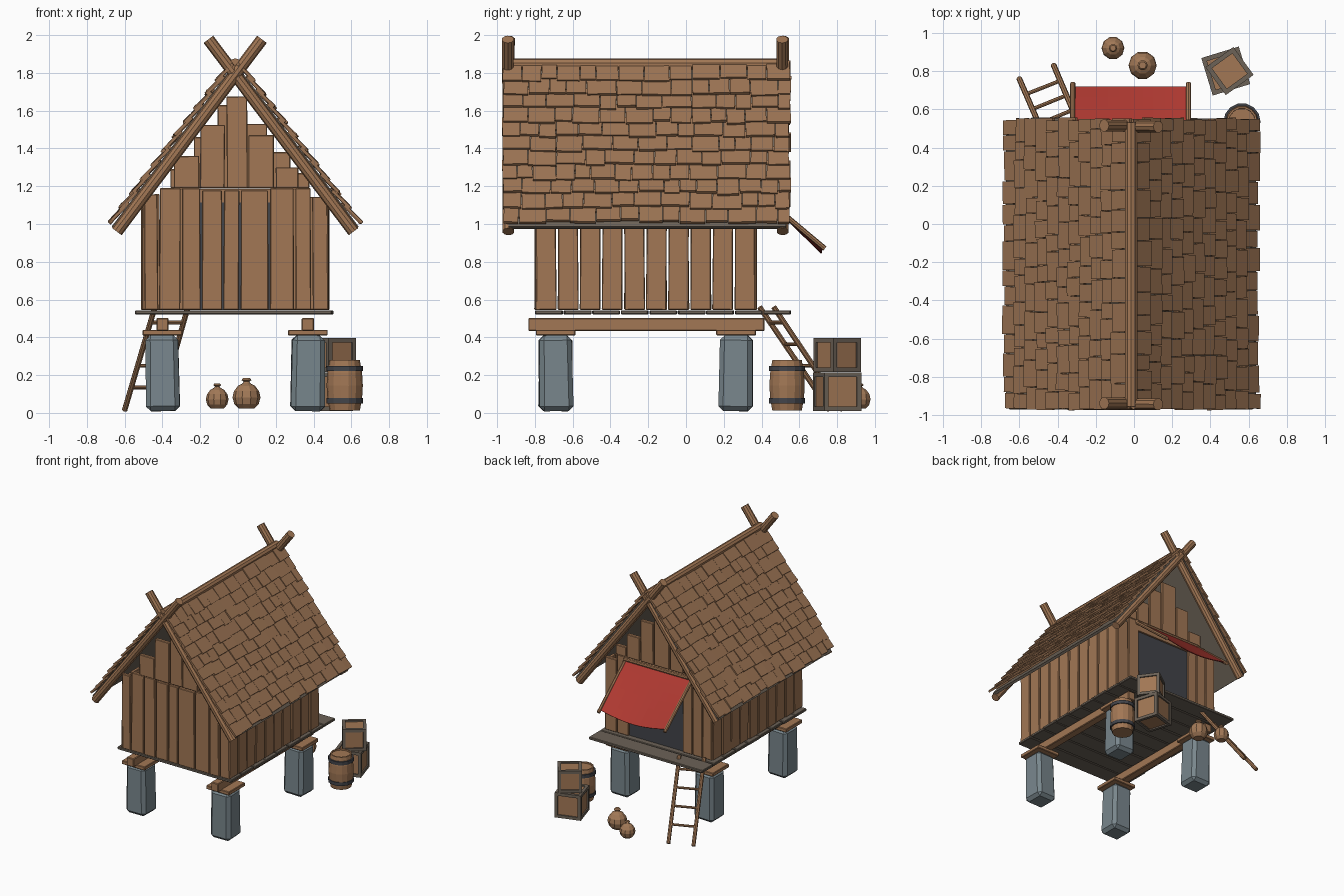
import bpy, bmesh, math, random
from mathutils import Vector, Matrix, Euler

if "Cube" in bpy.data.objects:
    bpy.data.objects.remove(bpy.data.objects["Cube"])

random.seed(4)
R = random.uniform
CX = -0.015                                   # centre line of the hut


def material(name, col):
    m = bpy.data.materials.new(name)
    m.diffuse_color = (*col, 1)
    m.use_nodes = True
    m.node_tree.nodes["Principled BSDF"].inputs["Base Color"].default_value = m.diffuse_color
    return m


WOOD = material("brown wood", (0.36, 0.185, 0.09))
SHINGLE = material("shingle wood", (0.335, 0.175, 0.088))
GREY = material("grey wood", (0.15, 0.122, 0.095))
STONE = material("blue grey stone", (0.19, 0.24, 0.265))
DARK = material("dark iron", (0.055, 0.058, 0.068))
RED = material("red cloth", (0.42, 0.04, 0.03))
SACK = material("sack brown", (0.36, 0.19, 0.095))


def finish(name, bm, mat):
    bmesh.ops.recalc_face_normals(bm, faces=bm.faces)
    me = bpy.data.meshes.new(name)
    bm.to_mesh(me)
    bm.free()
    me.materials.append(mat)
    ob = bpy.data.objects.new(name, me)
    bpy.context.collection.objects.link(ob)
    return ob


def box(bm, c, size, rot=None, taper=1.0, bevel=0.0):
    """Box at c; rot is a matrix or euler tuple; taper scales the top in x and y."""
    if rot is None:
        rot = Matrix.Identity(4)
    elif isinstance(rot, tuple):
        rot = Euler(rot).to_matrix().to_4x4()
    vs = bmesh.ops.create_cube(bm, size=1)["verts"]
    for v in vs:
        if v.co.z > 0:
            v.co.x *= taper
            v.co.y *= taper
    bmesh.ops.transform(bm, verts=vs, matrix=Matrix.Translation(c) @ rot @ Matrix.Diagonal((*size, 1)))
    if bevel:
        edges = list({e for v in vs for e in v.link_edges})
        bmesh.ops.bevel(bm, geom=edges, offset=bevel, segments=1, affect='EDGES')


def log(bm, p, q, r, n=8):
    p, q = Vector(p), Vector(q)
    rot = (q - p).to_track_quat('Z', 'Y').to_matrix().to_4x4()
    bmesh.ops.create_cone(bm, cap_ends=True, segments=n, radius1=r, radius2=r,
                          depth=(q - p).length, matrix=Matrix.Translation((p + q) / 2) @ rot)


def lathe(name, profile, n, loc, mat):
    bm = bmesh.new()
    rings = [[bm.verts.new((loc[0] + r * math.cos(2 * math.pi * i / n),
                            loc[1] + r * math.sin(2 * math.pi * i / n), z)) for i in range(n)]
             for r, z in profile]
    for a, b in zip(rings, rings[1:]):
        for i in range(n):
            bm.faces.new((a[i], a[(i + 1) % n], b[(i + 1) % n], b[i]))
    bm.faces.new(rings[0])
    bm.faces.new(rings[-1])
    return finish(name, bm, mat)


# stone posts, pads and floor beams
posts, pads, beams = bmesh.new(), bmesh.new(), bmesh.new()
for x in (-0.40, 0.37):
    for y in (-0.69, 0.265):
        box(posts, (x, y, 0.21), (0.18, 0.18, 0.40), (R(-.02, .02), R(-.02, .02), R(-.06, .06)), 0.95, 0.025)
        box(pads, (x, y, 0.425), (0.21, 0.21, 0.03), bevel=0.004)
    box(beams, (x, -0.21, 0.468), (0.065, 1.25, 0.07), bevel=0.005)
finish("stone_posts", posts, STONE)
finish("post_pads", pads, WOOD)
finish("floor_beams", beams, WOOD)

# floor planks running across
bm = bmesh.new()
for i in range(9):
    box(bm, (-0.02 + R(-.006, .006), -0.725 + i * 0.151, 0.532), (1.04, 0.143, 0.022), (0, 0, R(-.006, .006)), bevel=0.004)
finish("floor_planks", bm, GREY)

# wall planks
def wall_limit(x):
    return 1.80 - 1.325 * abs(x - CX)


front, back, sides = bmesh.new(), bmesh.new(), bmesh.new()
xs = [-0.50, -0.42, -0.30, -0.195, -0.08, 0.01, 0.165, 0.30, 0.39, 0.48]
for a, b in zip(xs, xs[1:]):
    top = min(1.19 if abs((a + b) / 2) > 0.18 else 1.178, wall_limit(max(a, b, key=lambda t: abs(t - CX))))
    box(front, ((a + b) / 2, -0.785 + R(-.005, .005), (top + 0.545) / 2), (b - a - 0.008, 0.03, top - 0.545), (0, R(-.008, .008), 0), 0.98, 0.004)
for a, b in ((-0.50, -0.41), (-0.41, -0.32), (-0.32, -0.23), (0.26, 0.37), (0.37, 0.48)):
    top = min(1.19, wall_limit(max(a, b, key=lambda t: abs(t - CX))))
    box(back, ((a + b) / 2, 0.36, (top + 0.545) / 2), (b - a - 0.006, 0.03, top - 0.545), (0, R(-.006, .006), 0), 0.98, 0.004)
box(back, (0.015, 0.36, 1.145), (0.52, 0.03, 0.08))
for a, b, t in ((-.34, -.205, 1.36), (-.20, -.07, 1.525), (-.06, .05, 1.675), (.055, .19, 1.47), (.20, .32, 1.30)):
    box(front, ((a + b) / 2, -0.785, (t + 1.19) / 2), (b - a, 0.03, t - 1.19), (0, R(-.01, .01), 0), bevel=0.004)
for a, b, t in ((-.36, -.24, 1.29), (-.235, -.115, 1.46), (-.11, .03, 1.63), (.035, .155, 1.53), (.16, .28, 1.38), (.285, .38, 1.27)):
    box(back, ((a + b) / 2, 0.36, (t + 1.19) / 2), (b - a - .004, 0.03, t - 1.19), (0, R(-.01, .01), 0), bevel=0.004)
for x in (-0.495, 0.465):
    for i in range(10):
        box(sides, (x + R(-.004, .004), -0.741 + i * 0.117, 0.835), (0.03, 0.108, 0.58), (R(-.01, .01), 0, 0), 0.97, 0.004)
finish("front_wall_planks", front, WOOD)
finish("back_wall_planks", back, WOOD)
finish("side_wall_planks", sides, WOOD)

# dark doorway at the back
bm = bmesh.new()
box(bm, (0.015, 0.35, 0.83), (0.50, 0.02, 0.57))
finish("doorway", bm, DARK)

# roof: boards below, overlapping shingles above, crossed rafters and ridge log
boards, shingles, rafters = bmesh.new(), bmesh.new(), bmesh.new()
ANG = math.atan(1.325)
for side in (-1, 1):
    d = Vector((side * math.cos(ANG), 0, -math.sin(ANG)))
    n = Vector((side * math.sin(ANG), 0, math.cos(ANG)))
    yv = n.cross(d)
    frame = Matrix((d, yv, n)).transposed().to_4x4()
    apex = Vector((CX, 0, 1.79))
    box(boards, apex + d * 0.515 + n * 0.028 + Vector((0, -0.205, 0)), (1.04, 1.47, 0.02), frame)
    for row in range(11):
        low = 1.02 - row * 0.094
        y = -0.965 - R(0, .01)
        while y < 0.53:
            w = min(R(0.08, 0.16), 0.555 - y)
            if 0.555 - y - w < 0.05:
                w = 0.555 - y + R(-.012, .005)
            s = low - 0.065 + R(-.012, .012)
            c = apex + d * s + n * (0.052 + R(-.003, .004)) + Vector((0, y + w / 2, 0))
            tilt = Euler((0, -0.13 + R(-.03, .03), R(-.035, .035))).to_matrix().to_4x4()
            box(shingles, c, (0.13, w - 0.004, 0.016), frame @ tilt)
            y += w
    for y in (-0.94, 0.512):
        log(rafters, apex + Vector((0, y + side * 0.003, 0)) - d * 0.235, apex + Vector((0, y, 0)) + d * 1.04, 0.032, 10)
finish("roof_boards", boards, GREY)
finish("roof_shingles", shingles, SHINGLE)
finish("crossed_rafters", rafters, WOOD)
bm = bmesh.new()
log(bm, (CX, -0.955, 1.843), (CX, 0.53, 1.843), 0.034, 10)
finish("ridge_log", bm, WOOD)

# awning over the doorway: poles, crossbar and sagging cloth
bm = bmesh.new()
for x in (-0.32, 0.285):
    log(bm, (x, 0.37, 1.175), (x, 0.735, 0.87), 0.014)
log(bm, (-0.33, 0.385, 1.175), (0.295, 0.385, 1.175), 0.014)
finish("awning_frame", bm, WOOD)
bm = bmesh.new()
grid = []
for j in range(7):
    t = j / 6
    grid.append([bm.verts.new((-0.315 + 0.597 * i / 10, 0.385 + 0.335 * t,
                 1.172 - 0.285 * t - 0.04 * t * math.sin(math.pi * i / 10))) for i in range(11)])
for a, b in zip(grid, grid[1:]):
    for i in range(10):
        bm.faces.new((a[i], a[i + 1], b[i + 1], b[i]))
cloth = finish("awning_cloth", bm, RED)
cloth.modifiers.new("thickness", 'SOLIDIFY').thickness = 0.006

# ladder
bm = bmesh.new()
lo1, hi1 = Vector((-0.60, 0.76, 0.015)), Vector((-0.44, 0.39, 0.56))
lo2, hi2 = Vector((-0.42, 0.83, 0.015)), Vector((-0.265, 0.465, 0.56))
log(bm, lo1, hi1, 0.015)
log(bm, lo2, hi2, 0.015)
for t in (0.22, 0.43, 0.64, 0.85):
    log(bm, lo1.lerp(hi1, t), lo2.lerp(hi2, t), 0.010)
finish("ladder", bm, WOOD)

# barrel with iron hoops
BL = (0.565, 0.535)
lathe("barrel", [(0.072, 0.012), (0.08, 0.012), (0.092, 0.08), (0.096, 0.145), (0.092, 0.21), (0.08, 0.28), (0.07, 0.28), (0.069, 0.27)], 14, BL, WOOD)
for z in (0.065, 0.235):
    lathe("barrel_hoop", [(0.085, z - 0.014), (0.097, z - 0.014), (0.097, z + 0.014), (0.085, z + 0.014)], 14, BL, DARK)

# stacked crates: wood panels in a darker frame
for x, y, z, s, a in ((0.48, 0.80, 0.01, 0.205, 17), (0.50, 0.80, 0.217, 0.18, 36)):
    m = Matrix.Rotation(math.radians(a), 4, 'Z')
    c = Vector((x, y, z + s / 2))
    panel, bars = bmesh.new(), bmesh.new()
    box(panel, c, (s - 0.02,) * 3, m)
    h, w = s / 2 - 0.012, 0.024
    for axis in range(3):
        for i in (-h, h):
            for j in (-h, h):
                o, size = [i, j], [w, w, w]
                o.insert(axis, 0)
                size[axis] = s
                box(bars, c + m.to_3x3() @ Vector(o), size, m)
    finish("crate_panels", panel, WOOD)
    finish("crate_frame", bars, GREY)

# tied sacks
for x, y, r, h in ((-0.11, 0.92, 0.06, 0.155), (0.045, 0.83, 0.074, 0.18)):
    b = h - 0.022
    shape = [(0.55, 0), (0.88, .18), (1, .42), (.9, .65), (.6, .85), (.25, .95), (.2, 1.0), (.36, 1.06), (.25, 1.13)]
    lathe("sack", [(r * p, 0.022 + (b - 0.015) * q) for p, q in shape], 10, (x, y), SACK)
